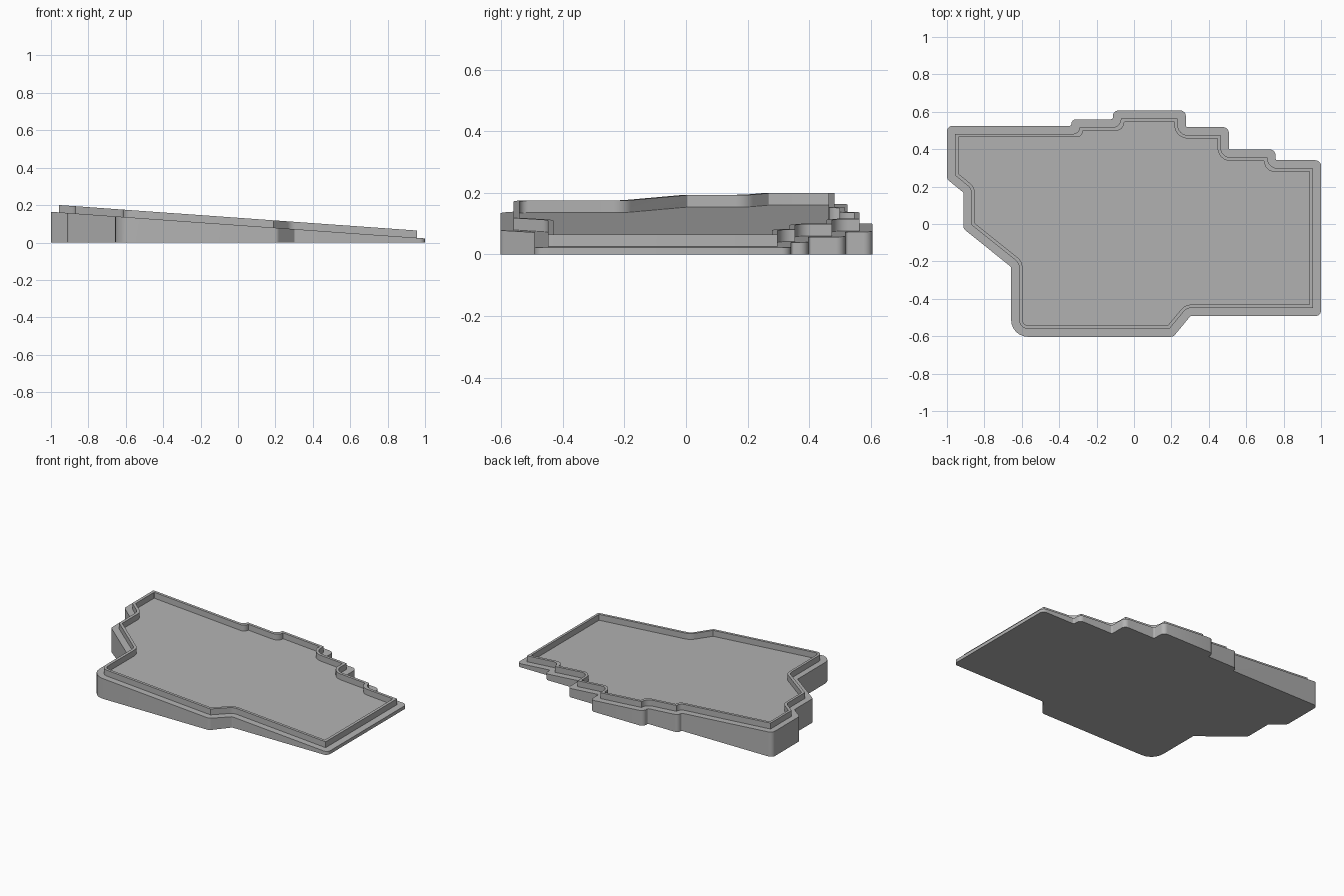
import bpy
import bmesh
import math
from mathutils import Vector

cube = bpy.data.objects.get("Cube")
if cube:
    bpy.data.objects.remove(cube, do_unlink=True)

SEGMENTS = 6
RIM_HEIGHT = 0.039
ROUND = 0.03

# Sharp plan outline, counter-clockwise from the back right corner
outline = [Vector(p) for p in (
    (-1, 0.525), (-1, 0.24), (-0.912, 0.168), (-0.912, -0.025),
    (-0.657, -0.23), (-0.657, -0.603), (0.21, -0.603), (0.302, -0.492),
    (1, -0.492), (1, 0.341), (0.757, 0.341), (0.757, 0.398),
    (0.507, 0.398), (0.507, 0.518), (0.277, 0.518), (0.277, 0.607),
    (-0.113, 0.607), (-0.113, 0.56), (-0.335, 0.56), (-0.335, 0.525))]
BIG_CORNER = 5

grey = bpy.data.materials.new("plain grey")
grey.use_nodes = True
colour = (0.45, 0.45, 0.45, 1)
grey.diffuse_color = colour
grey.node_tree.nodes["Principled BSDF"].inputs["Base Color"].default_value = colour


def deck(x):
    """Height of the sloping top surface."""
    return 0.0932 - 0.0712 * x


def inset_loop(inset):
    """Outline moved inwards, with its corners rounded to suit."""
    n = len(outline)
    dirs = [(outline[(i + 1) % n] - outline[i]).normalized() for i in range(n)]
    corners, tangents = [], []
    for i, p in enumerate(outline):
        a, b = dirs[i - 1], dirs[i]
        na, nb = Vector((-a.y, a.x)), Vector((-b.y, b.x))
        corners.append(p + (na + nb) * inset / (1 + na.dot(nb)))
        turn = a.x * b.y - a.y * b.x
        size = 0.09 if i == BIG_CORNER else ROUND
        radius = max(size - inset, 0.002) if turn > 0 else 0.01 + inset
        tangents.append(radius * math.tan(a.angle(b) / 2))
    # Neighbouring fillets share short edges
    fit = [1.0] * n
    for i in range(n):
        j = (i + 1) % n
        room = 0.98 * (corners[j] - corners[i]).length
        ratio = room / (tangents[i] + tangents[j])
        fit[i], fit[j] = min(fit[i], ratio), min(fit[j], ratio)
    loop = []
    for i, c in enumerate(corners):
        a, b = dirs[i - 1], dirs[i]
        t = tangents[i] * fit[i]
        angle = a.angle(b)
        radius = t / math.tan(angle / 2)
        side = 1 if a.x * b.y - a.y * b.x > 0 else -1
        normal = Vector((-a.y, a.x)) * side
        centre = c - a * t + normal * radius
        for k in range(SEGMENTS + 1):
            s = angle * k / SEGMENTS
            loop.append(centre + radius * (a * math.sin(s) - normal * math.cos(s)))
    return loop


def add_loop(bm, points, height):
    return [bm.verts.new((p.x, p.y, height(p.x))) for p in points]


def bridge(bm, low, high):
    for i in range(len(low)):
        j = (i + 1) % len(low)
        bm.faces.new((low[i], low[j], high[j], high[i]))


def finish(bm, name):
    bmesh.ops.recalc_face_normals(bm, faces=bm.faces)
    mesh = bpy.data.meshes.new(name)
    bm.to_mesh(mesh)
    bm.free()
    mesh.materials.append(grey)
    obj = bpy.data.objects.new(name, mesh)
    bpy.context.collection.objects.link(obj)
    bpy.ops.object.select_all(action="DESELECT")
    obj.select_set(True)
    bpy.context.view_layer.objects.active = obj
    bpy.ops.object.shade_smooth_by_angle(angle=math.radians(30))


# Wedge-shaped base plate
bm = bmesh.new()
edge = inset_loop(0)
bottom = add_loop(bm, edge, lambda x: 0)
top = add_loop(bm, edge, deck)
bridge(bm, bottom, top)
bm.faces.new(bottom)
bm.faces.new(top)
finish(bm, "sloped_base")

# Thin raised rim standing on the slope
bm = bmesh.new()
outer, inner = inset_loop(0.043), inset_loop(0.061)
rings = [add_loop(bm, outer, deck),
         add_loop(bm, outer, lambda x: deck(x) + RIM_HEIGHT),
         add_loop(bm, inner, lambda x: deck(x) + RIM_HEIGHT),
         add_loop(bm, inner, deck)]
for i in range(4):
    bridge(bm, rings[i], rings[(i + 1) % 4])
finish(bm, "raised_rim")
